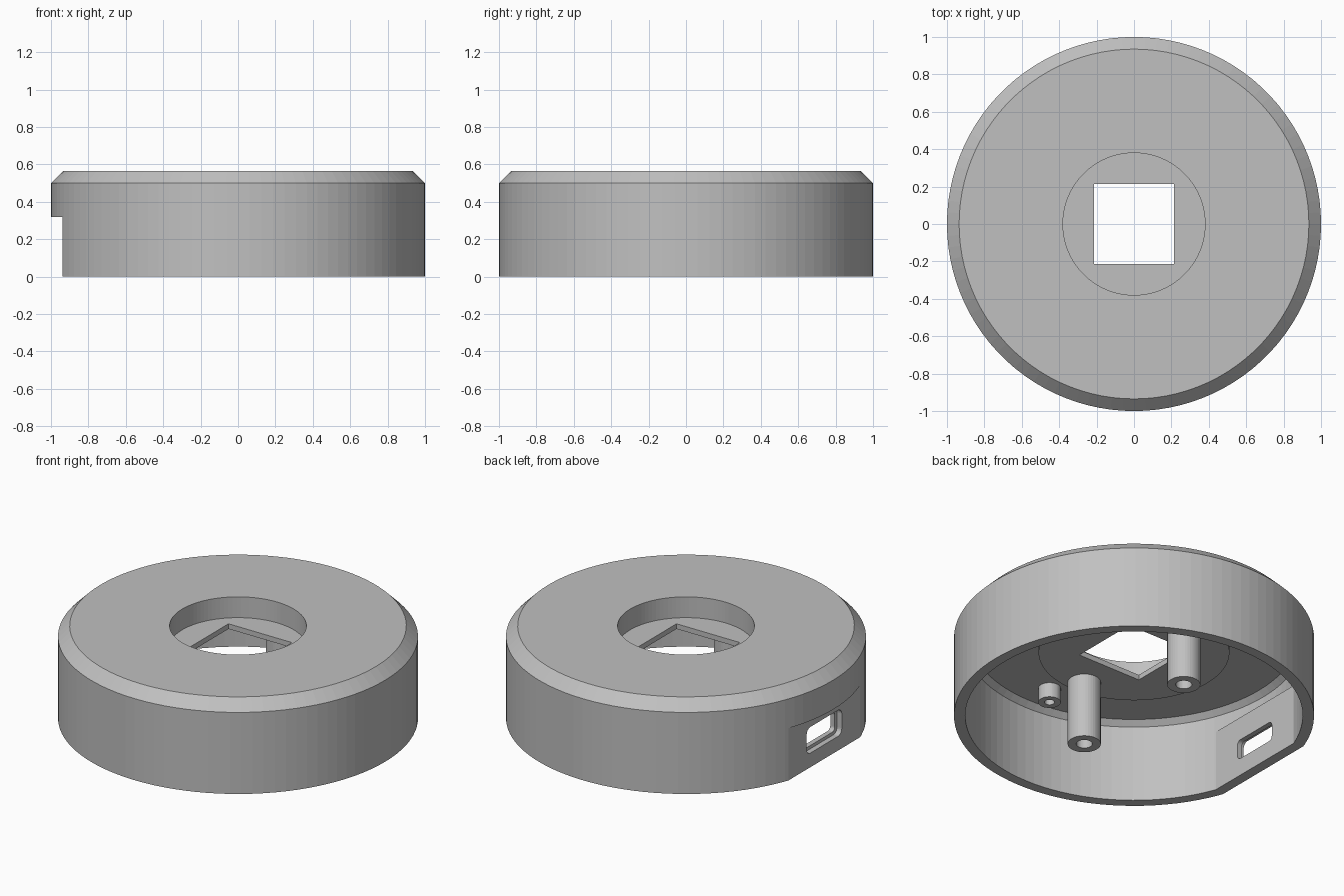
import bpy, bmesh, math

if "Cube" in bpy.data.objects:
    bpy.data.objects.remove(bpy.data.objects["Cube"])

grey = bpy.data.materials.new("plain grey")
grey.diffuse_color = (0.53, 0.53, 0.53, 1)
grey.use_nodes = True
grey.node_tree.nodes["Principled BSDF"].inputs["Base Color"].default_value = grey.diffuse_color


def finish(bm, name):
    bmesh.ops.remove_doubles(bm, verts=bm.verts, dist=1e-5)
    bmesh.ops.recalc_face_normals(bm, faces=bm.faces)
    me = bpy.data.meshes.new(name)
    bm.to_mesh(me)
    bm.free()
    me.materials.append(grey)
    ob = bpy.data.objects.new(name, me)
    bpy.context.collection.objects.link(ob)
    return ob


def lathe(name, profile, x=0, y=0, seg=100):
    """Closed solid from (radius, z) points that start and end on the axis."""
    bm = bmesh.new()
    rings = []
    for r, z in profile:
        if r == 0:
            rings.append([bm.verts.new((x, y, z))] * seg)
        else:
            rings.append([bm.verts.new((x + r * math.cos(2 * math.pi * i / seg),
                                        y + r * math.sin(2 * math.pi * i / seg), z))
                          for i in range(seg)])
    for a, b in zip(rings, rings[1:]):
        for i in range(seg):
            j = (i + 1) % seg
            quad = list(dict.fromkeys([a[i], a[j], b[j], b[i]]))
            bm.faces.new(quad)
    return finish(bm, name)


def box(name, lo, hi):
    bm = bmesh.new()
    bmesh.ops.create_cube(bm, size=1)
    for v in bm.verts:
        v.co = [(l + h) / 2 + c * (h - l) for l, h, c in zip(lo, hi, v.co)]
    return finish(bm, name)


def rounded_slot(name, x0, x1, half_w, half_h, zc, rad):
    """Rounded rectangle in the YZ plane, extruded along x."""
    bm = bmesh.new()
    pts = []
    for k, (sy, sz) in enumerate([(1, 1), (-1, 1), (-1, -1), (1, -1)]):
        for i in range(7):
            t = math.pi / 2 * (k + i / 6)
            pts.append((sy * (half_w - rad) + rad * math.cos(t),
                        zc + sz * (half_h - rad) + rad * math.sin(t)))
    a = [bm.verts.new((x0, *p)) for p in pts]
    b = [bm.verts.new((x1, *p)) for p in pts]
    bm.faces.new(a)
    bm.faces.new(b[::-1])
    for i in range(len(pts)):
        j = (i + 1) % len(pts)
        bm.faces.new((a[i], a[j], b[j], b[i]))
    return finish(bm, name)


def combine(target, tool, op="DIFFERENCE"):
    mod = target.modifiers.new(op, "BOOLEAN")
    mod.operation, mod.solver, mod.object = op, "EXACT", tool
    bpy.context.view_layer.objects.active = target
    bpy.ops.object.modifier_apply(modifier=mod.name)
    bpy.data.objects.remove(tool)


# Housing: chamfered disc with a flat cut into the lower left side
housing = lathe("housing", [(0, 0), (1, 0), (1, 0.5), (0.935, 0.565), (0, 0.565)])
combine(housing, box("flat_cutter", (-1.2, -1, -0.1), (-0.9375, 1, 0.32)))

# Hollow underside, keeping the wall thick behind the flat
cavity = lathe("cavity", [(0, -0.1), (0.9375, -0.1), (0.9375, 0.469), (0.906, 0.5), (0, 0.5)])
combine(cavity, box("flat_wall", (-1.2, -1, -0.2), (-0.875, 1, 0.37)))
combine(housing, cavity)

# Central dished boss with a square opening
combine(housing, lathe("boss", [(0, 0.406), (0.53, 0.406), (0.53, 0.53), (0, 0.53)]), "UNION")
combine(housing, lathe("dish", [(0, 0.4375), (0.38, 0.4375), (0.38, 0.7), (0, 0.7)]))
combine(housing, box("square_hole", (-0.215, -0.215, 0.2), (0.215, 0.215, 0.7)))

# Stepped port opening through the flat
combine(housing, rounded_slot("port_recess", -1.1, -0.905, 0.17, 0.08, 0.167, 0.035))
combine(housing, rounded_slot("port_slot", -1.0, -0.8, 0.148, 0.06, 0.167, 0.025))


# Screw posts with blind holes, mirrored front to back
def post(name, y, r, hole, bottom, top):
    lathe(name, [(0, top), (r, top), (r, bottom), (hole, bottom),
                 (hole, top - 0.03), (0, top - 0.03)], y=y, seg=40)


for side, s in (("front", -1), ("back", 1)):
    post(side + "_tall_post", s * 0.43, 0.092, 0.045, 0.01, 0.41)
    post(side + "_short_post", s * 0.73, 0.0625, 0.028, 0.41, 0.505)
